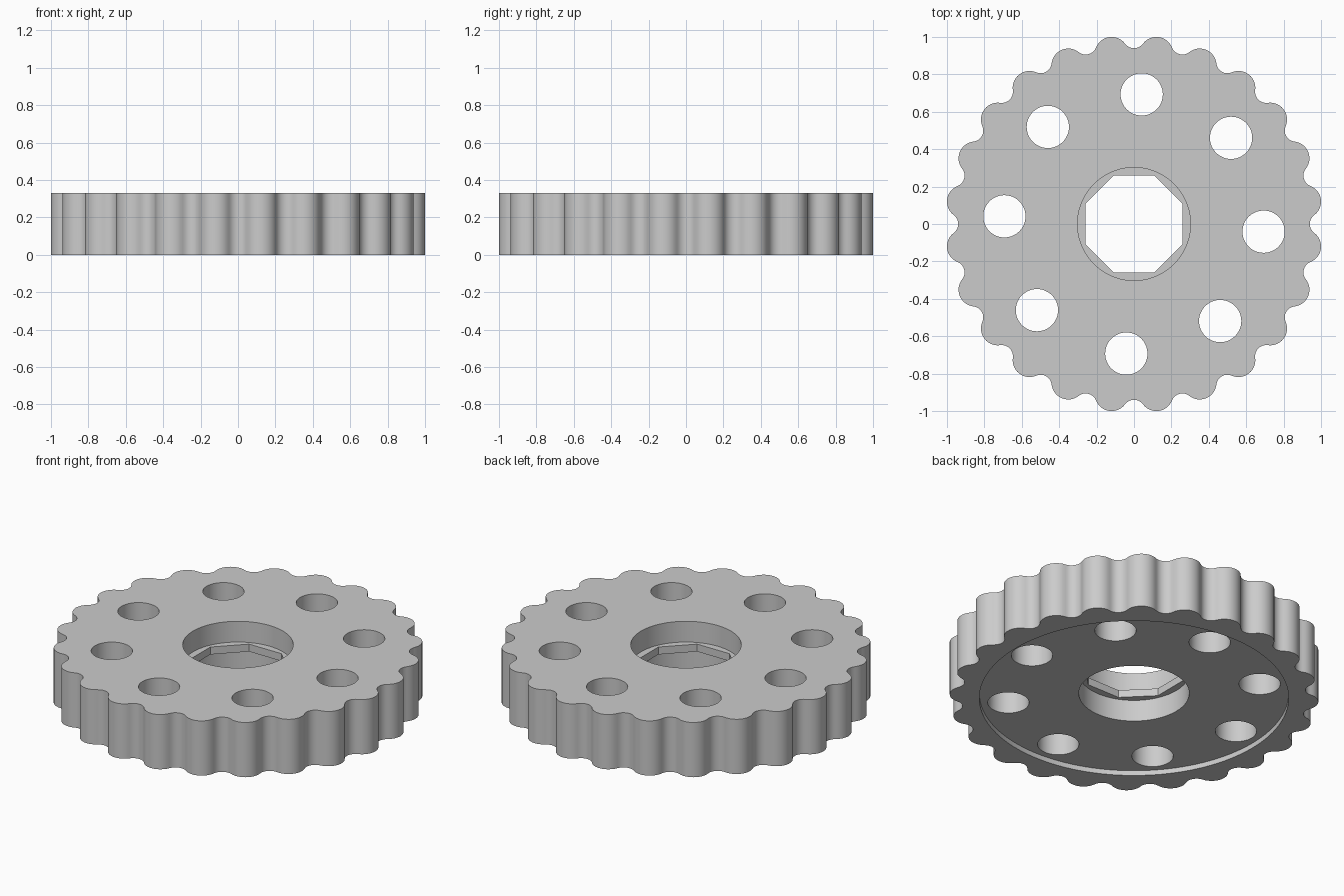
import bpy, bmesh
from math import sin, cos, pi, radians, atan2, hypot

cube = bpy.data.objects.get("Cube")
if cube:
    bpy.data.objects.remove(cube, do_unlink=True)

HEIGHT = 0.33
TEETH = 24

grey = bpy.data.materials.new("plain grey")
grey.use_nodes = True
colour = (0.6, 0.6, 0.6, 1)
grey.diffuse_color = colour
grey.node_tree.nodes["Principled BSDF"].inputs["Base Color"].default_value = colour


def circle(radius, sides=64, turn=0.0, cx=0.0, cy=0.0):
    return [(cx + radius * cos(turn + 2 * pi * i / sides),
             cy + radius * sin(turn + 2 * pi * i / sides)) for i in range(sides)]


def prism(name, outlines, z0, z1):
    """Extrude one or more closed outlines from z0 up to z1."""
    bm = bmesh.new()
    for outline in outlines:
        low = [bm.verts.new((x, y, z0)) for x, y in outline]
        high = [bm.verts.new((x, y, z1)) for x, y in outline]
        n = len(outline)
        bm.faces.new(low[::-1])
        bm.faces.new(high)
        for i in range(n):
            j = (i + 1) % n
            bm.faces.new((low[i], low[j], high[j], high[i]))
    mesh = bpy.data.meshes.new(name)
    bm.to_mesh(mesh)
    bm.free()
    obj = bpy.data.objects.new(name, mesh)
    bpy.context.collection.objects.link(obj)
    return obj


def scalloped_outline():
    """Rounded lobes joined by tangent hollow arcs."""
    lobe_r, lobe_d = 0.09, 0.918
    dip_r, dip_d = 0.06, 1.0
    half = pi / TEETH
    # direction from a lobe centre to the next hollow centre
    dx, dy = dip_d * cos(half) - lobe_d, dip_d * sin(half)
    sweep = atan2(dy, dx)
    dip_sweep = sweep - half
    points = []
    for k in range(TEETH):
        a = (2 * k + 1) * half
        cx, cy = lobe_d * cos(a), lobe_d * sin(a)
        for i in range(13):
            t = a + sweep * (i / 6 - 1)
            points.append((cx + lobe_r * cos(t), cy + lobe_r * sin(t)))
        b = a + half
        cx, cy = dip_d * cos(b), dip_d * sin(b)
        for i in range(1, 8):
            t = b + pi + dip_sweep * (1 - i / 4)
            points.append((cx + dip_r * cos(t), cy + dip_r * sin(t)))
    return points


# Scalloped wheel blank
wheel = prism("scalloped_wheel", [scalloped_outline()], 0, HEIGHT)
wheel.data.materials.append(grey)

# Ring of eight through holes
ring = [radians(45 * k - 3.4) for k in range(8)]
holes = [circle(0.113, 48, 0, 0.694 * cos(a), 0.694 * sin(a)) for a in ring]

# Cutters: underside recess, bores above and below the ledge, octagonal opening
cutters = [
    prism("recess_cutter", [circle(0.845, 128)], -0.1, 0.03),
    prism("lower_bore_cutter", [circle(0.302, 72)], -0.2, 0.16),
    prism("upper_bore_cutter", [circle(0.302, 72)], 0.205, 0.5),
    prism("octagon_cutter", [circle(0.26 / cos(pi / 8), 8, pi / 8)], -0.3, 0.6),
    prism("hole_cutter", holes, -0.4, 0.7),
]
for cutter in cutters:
    cutter.hide_render = True
    cut = wheel.modifiers.new(cutter.name, "BOOLEAN")
    cut.operation = "DIFFERENCE"
    cut.solver = "EXACT"
    cut.object = cutter

# Apply the cuts and drop the cutters
bpy.context.view_layer.update()
graph = bpy.context.evaluated_depsgraph_get()
finished = bpy.data.meshes.new_from_object(wheel.evaluated_get(graph))
wheel.modifiers.clear()
wheel.data = finished
finished.name = "scalloped_wheel"
for cutter in cutters:
    bpy.data.objects.remove(cutter, do_unlink=True)
finished.materials.clear()
finished.materials.append(grey)
for face in finished.polygons:
    face.material_index = 0

# Smooth curved walls, crisp rims
bpy.ops.object.select_all(action="DESELECT")
wheel.select_set(True)
bpy.context.view_layer.objects.active = wheel
bpy.ops.object.shade_smooth_by_angle(angle=radians(30))
